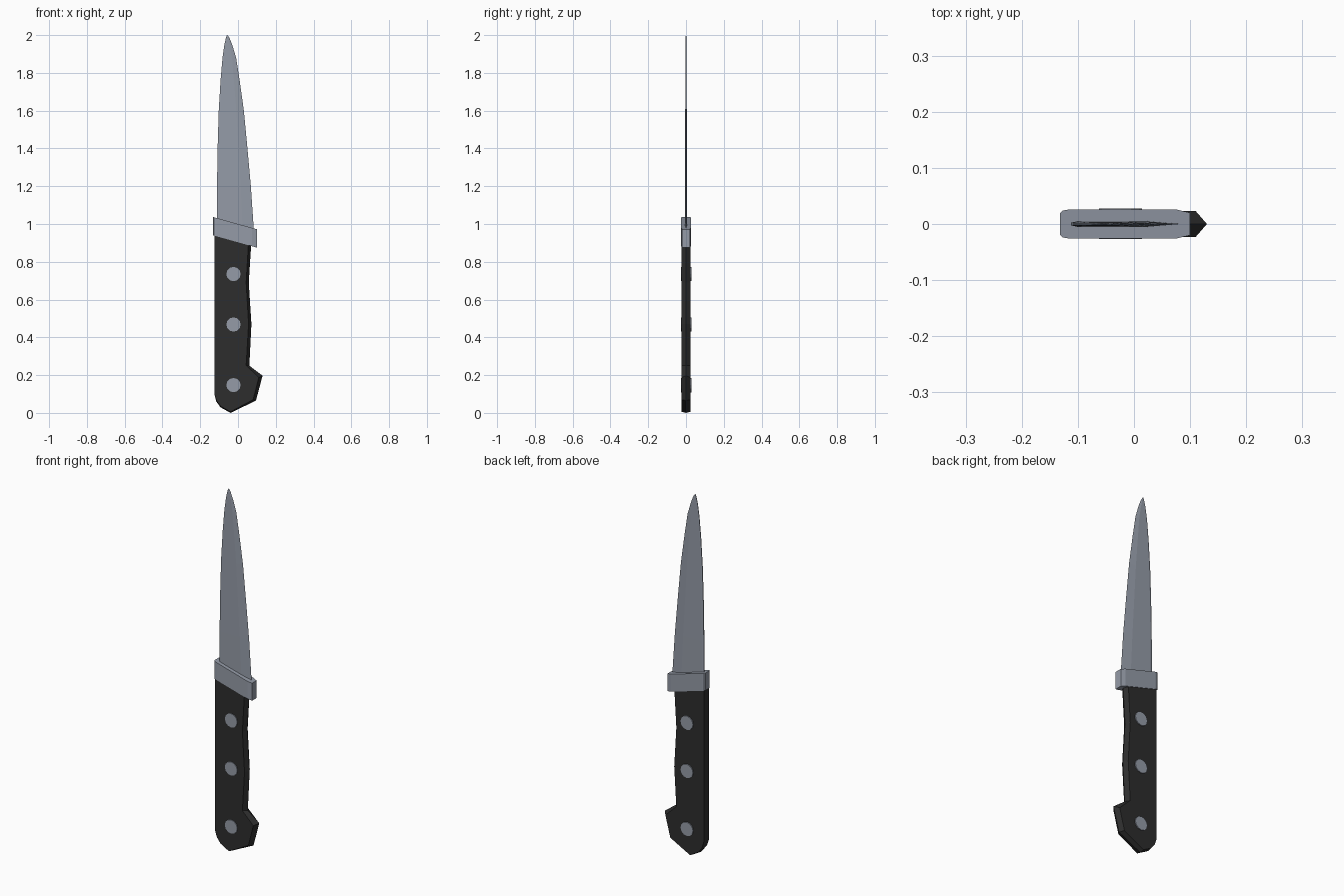
import bpy, bmesh, math
from mathutils import Matrix

if "Cube" in bpy.data.objects:
    bpy.data.objects.remove(bpy.data.objects["Cube"])


def material(name, rgb):
    m = bpy.data.materials.new(name)
    m.diffuse_color = (*rgb, 1)
    m.use_nodes = True
    m.node_tree.nodes["Principled BSDF"].inputs["Base Color"].default_value = m.diffuse_color
    return m


STEEL = material("steel grey", (0.30, 0.33, 0.39))
BLACK = material("handle black", (0.026, 0.026, 0.026))


def finish(name, bm, mat):
    bmesh.ops.recalc_face_normals(bm, faces=bm.faces)
    me = bpy.data.meshes.new(name)
    bm.to_mesh(me)
    bm.free()
    me.materials.append(mat)
    ob = bpy.data.objects.new(name, me)
    bpy.context.collection.objects.link(ob)
    return ob


def loft(name, rings, mat):
    """Closed solid through rings of equal point count."""
    bm = bmesh.new()
    loops = [[bm.verts.new(p) for p in r] for r in rings]
    n = len(loops[0])
    for a, b in zip(loops, loops[1:]):
        for i in range(n):
            j = (i + 1) % n
            bm.faces.new((a[i], a[j], b[j], b[i]))
    bm.faces.new(loops[0])
    bm.faces.new(loops[-1])
    return finish(name, bm, mat)


# Blade: height, spine x, edge x, half thickness
rows = [(0.95, -0.113, 0.085, 0.005), (1.2, -0.111, 0.068, 0.005),
        (1.4, -0.108, 0.05, 0.0045), (1.6, -0.102, 0.031, 0.004),
        (1.765, -0.092, 0.008, 0.0035), (1.88, -0.082, -0.01, 0.003),
        (1.95, -0.072, -0.031, 0.0025), (1.985, -0.064, -0.045, 0.002),
        (2.0, -0.059, -0.055, 0.001)]
rings = []
for z, s, e, t in rows:
    w = e - s
    half = [(s, t * 0.5), (s + 0.06 * w, t), (s + 0.7 * w, t)]
    rings.append([(x, -y, z) for x, y in half] + [(e, 0, z)]
                 + [(x, y, z) for x, y in reversed(half)])
loft("blade", rings, STEEL)

# Bolster: chamfered bar, slanting down toward the cutting edge
half = [(-0.132, 0.019), (-0.127, 0.024), (-0.115, 0.026), (0.075, 0.026), (0.1, 0.02)]
section = [(x, -y) for x, y in half] + [(x, y) for x, y in reversed(half)]
loft("bolster", [[(x, y, z0 - 0.28 * (x + 0.132)) for x, y in section]
                 for z0 in (0.94, 1.037)], STEEL)

# Handle: ridge outline x, z, then flat side outline x, z
outline = [(-0.125, 0.96, -0.125, 0.96), (-0.125, 0.1, -0.125, 0.1),
           (-0.115, 0.06, -0.113, 0.063), (-0.093, 0.03, -0.09, 0.034),
           (-0.04, 0.0, -0.04, 0.006), (0.095, 0.065, 0.08, 0.07),
           (0.13, 0.197, 0.11, 0.187), (0.06, 0.25, 0.043, 0.252),
           (0.071, 0.47, 0.056, 0.47), (0.057, 0.69, 0.043, 0.69),
           (0.071, 0.91, 0.056, 0.91)]
loft("handle", [[(c, -0.023, d) for a, b, c, d in outline],
                [(a, 0, b) for a, b, c, d in outline],
                [(c, 0.023, d) for a, b, c, d in outline]], BLACK)

# Rivets through the handle
for i, z in enumerate((0.147, 0.468, 0.735)):
    bm = bmesh.new()
    bmesh.ops.create_cone(bm, cap_ends=True, segments=12, radius1=0.038,
                          radius2=0.038, depth=0.055,
                          matrix=Matrix.Translation((-0.024, 0.0005, z))
                          @ Matrix.Rotation(math.pi / 2, 4, 'X'))
    finish(f"rivet_{i + 1}", bm, STEEL)
